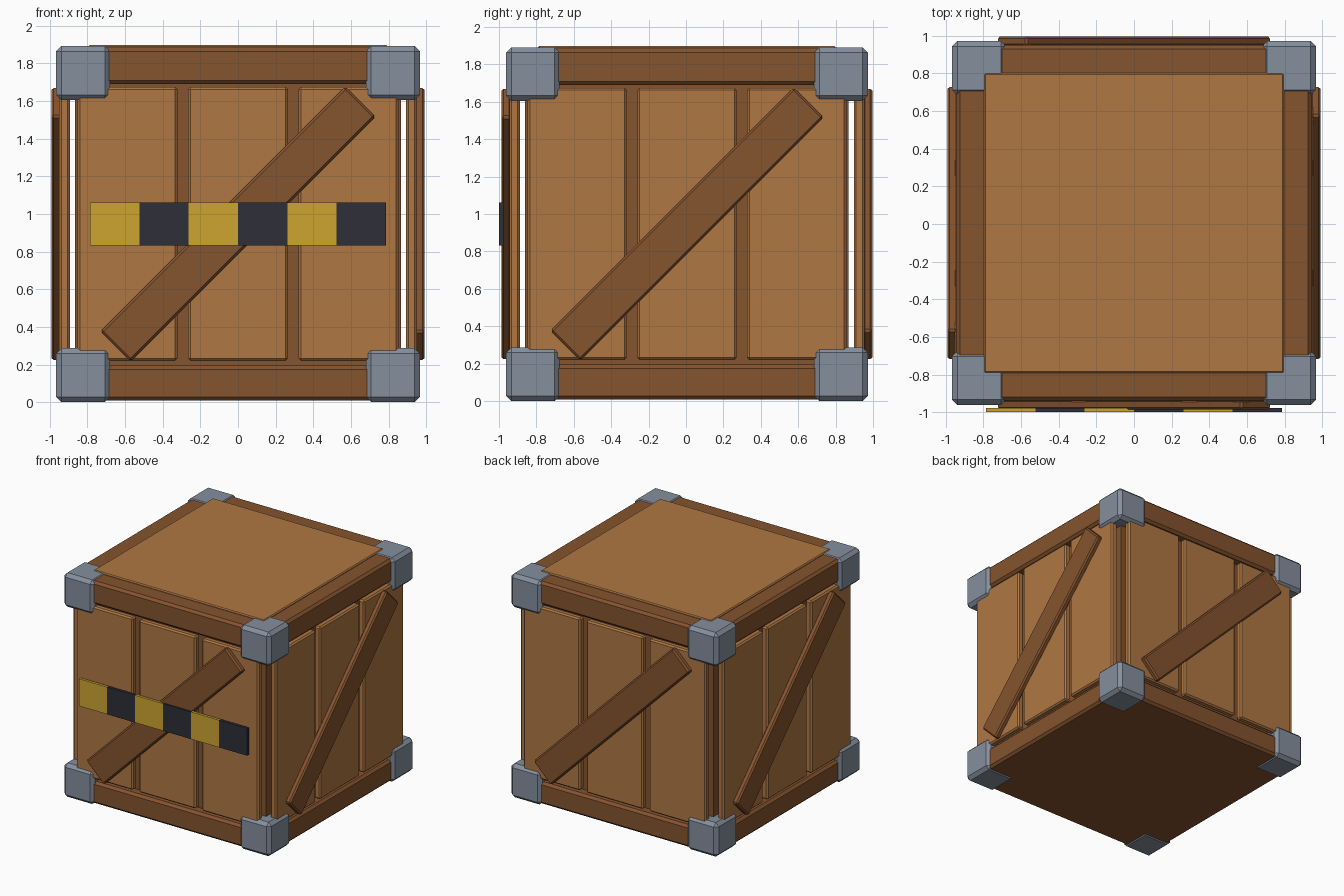
import bpy, math
from mathutils import Matrix, Vector

if "Cube" in bpy.data.objects:
    bpy.data.objects.remove(bpy.data.objects["Cube"])

OFFSET = Vector((0, 0.005, 0))   # the front strap shifts the centre slightly


def material(name, rgb):
    lin = [((c / 255 + 0.055) / 1.055) ** 2.4 for c in rgb]
    m = bpy.data.materials.new(name)
    m.diffuse_color = (*lin, 1)
    m.use_nodes = True
    m.node_tree.nodes["Principled BSDF"].inputs["Base Color"].default_value = m.diffuse_color
    return m


LIGHT = material("light_wood", (175, 119, 67))
DARK = material("dark_wood", (133, 83, 46))
METAL = material("grey_metal", (133, 143, 158))
YELLOW = material("yellow_paint", (205, 165, 48))
BLACK = material("black_paint", (46, 46, 56))


def box(name, lo, hi, mat, bevel=0.0, turn=0, tilt=0):
    """Box from corner lo to corner hi, tilted about its own y axis,
    then turned by quarter turns about the crate's z axis."""
    lo, hi = Vector(lo), Vector(hi)
    bpy.ops.mesh.primitive_cube_add(size=1)
    ob = bpy.context.object
    ob.name = name
    ob.data.transform(Matrix.Diagonal((*(hi - lo), 1)))
    ob.matrix_world = (Matrix.Translation(OFFSET)
                       @ Matrix.Rotation(turn * math.pi / 2, 4, 'Z')
                       @ Matrix.Translation((lo + hi) / 2)
                       @ Matrix.Rotation(tilt, 4, 'Y'))
    ob.data.materials.append(mat)
    if bevel:
        b = ob.modifiers.new("bevel", 'BEVEL')
        b.width, b.segments = bevel, 1
    return ob


# Inner body, base and top frames, lid panel
box("inner_body", (-0.865, -0.865, 0.1), (0.865, 0.865, 1.8), DARK)
box("base_frame", (-0.945, -0.945, 0.008), (0.945, 0.945, 0.195), DARK, 0.02)
box("top_frame", (-0.945, -0.945, 1.69), (0.945, 0.945, 1.885), DARK, 0.02)
box("lid_panel", (-0.797, -0.797, 1.85), (0.797, 0.797, 1.898), LIGHT, 0.008)

# Four sides: three planks and a diagonal brace each
for side in range(4):
    for i in (-1, 0, 1):
        x = i * 0.587
        box("side_plank", (x - 0.265, -0.95, 0.22), (x + 0.265, -0.893, 1.675),
            LIGHT, 0.012, side)
    box("diagonal_brace", (-0.92, -0.992, 0.834), (0.92, -0.94, 1.06),
        DARK, 0.012, side, -math.pi / 4)

# Metal corner caps
for side in range(4):
    for z in (0.0, 1.605):
        box("corner_cap", (-0.967, -0.967, z), (-0.68, -0.967 + 0.287, z + 0.287),
            METAL, 0.028, side)

# Striped warning strap on the front
w = 1.572 / 6
for i in range(6):
    x = -0.786 + i * w
    box("warning_stripe", (x, -1.005, 0.832), (x + w, -0.982, 1.062),
        BLACK if i % 2 else YELLOW)
